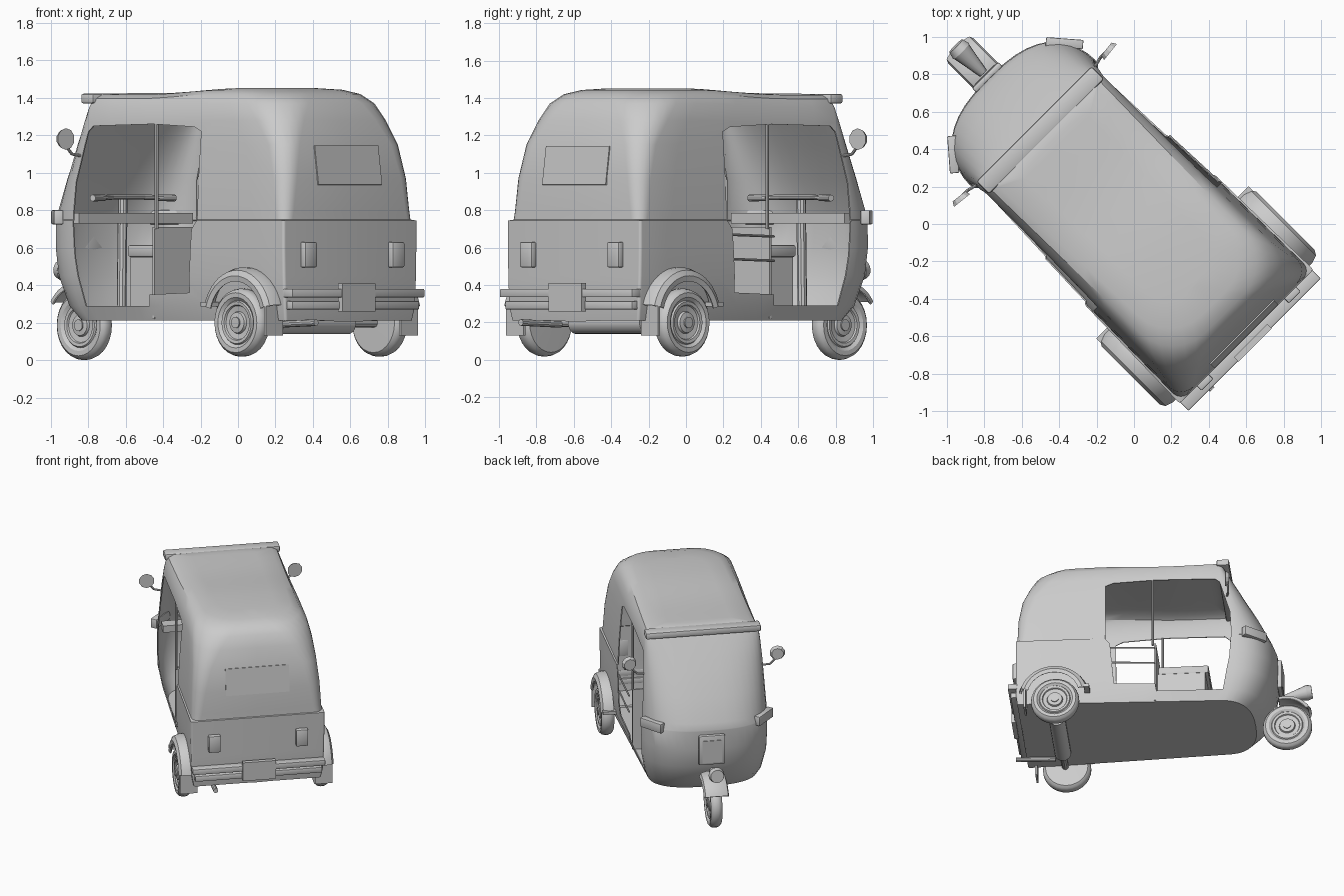
import bpy, bmesh, math
from mathutils import Matrix, Vector

if "Cube" in bpy.data.objects:
    bpy.data.objects.remove(bpy.data.objects["Cube"])

# Built along local axes (X = sideways, Y = forward), then turned 45 degrees at the end.

def finish(name, bm):
    bmesh.ops.recalc_face_normals(bm, faces=bm.faces)
    me = bpy.data.meshes.new(name)
    bm.to_mesh(me)
    bm.free()
    ob = bpy.data.objects.new(name, me)
    bpy.context.collection.objects.link(ob)
    return ob

def box(name, x, y, z, bevel=0.0, turn=0.0):
    bm = bmesh.new()
    c = Vector(((x[0] + x[1]) / 2, (y[0] + y[1]) / 2, (z[0] + z[1]) / 2))
    size = Matrix.Diagonal((x[1] - x[0], y[1] - y[0], z[1] - z[0], 1))
    bmesh.ops.create_cube(bm, size=1, matrix=Matrix.Translation(c) @ Matrix.Rotation(turn, 4, 'Z') @ size)
    if bevel:
        bmesh.ops.bevel(bm, geom=bm.edges[:], offset=bevel, segments=2, affect='EDGES', profile=0.5)
    return finish(name, bm)

def tube(name, pts, r, sides=10, r2=None):
    bm = bmesh.new()
    for a, b in zip(pts, pts[1:]):
        a, b = Vector(a), Vector(b)
        m = Matrix.Translation((a + b) / 2) @ (b - a).to_track_quat('Z', 'Y').to_matrix().to_4x4()
        bmesh.ops.create_cone(bm, cap_ends=True, segments=sides, radius1=r, radius2=r2 or r,
                              depth=(b - a).length, matrix=m)
    return finish(name, bm)

def lathe(name, prof, x, y, z, a0=0, a1=360, n=28, flip=1):
    # prof holds (radius, sideways offset); spun about the sideways axis
    bm = bmesh.new()
    full = a1 - a0 == 360
    rows = []
    for i in range(n if full else n + 1):
        a = math.radians(a0 + (a1 - a0) * i / n)
        rows.append([bm.verts.new((x + flip * o, y + r * math.cos(a), z + r * math.sin(a))) for r, o in prof])
    if full:
        rows.append(rows[0])
    for p, q in zip(rows, rows[1:]):
        for j in range(len(prof) - 1):
            bm.faces.new((p[j], p[j + 1], q[j + 1], q[j]))
    if full:
        for j in (0, -1):
            bm.faces.new([r[j] for r in rows[:-1]])
    return finish(name, bm)

def modify(ob, kind, **kw):
    m = ob.modifiers.new(kind.lower(), kind)
    for k, v in kw.items():
        setattr(m, k, v)
    bpy.context.view_layer.objects.active = ob
    bpy.ops.object.modifier_apply(modifier=m.name)

# Body shell: horizontal sections (z, front half width, nose, front corner, rear half width, tail, rear radius)
sections = [
    (.21, .41, .92, .65, .48, -.84, .015), (.29, .44, 1.01, .68, .495, -.85, .015),
    (.45, .47, 1.075, .71, .502, -.85, .015), (.60, .475, 1.10, .72, .505, -.85, .015),
    (.745, .475, 1.095, .72, .505, -.85, .015), (.75, .47, 1.095, .72, .492, -.845, .06),
    (.80, .47, 1.075, .72, .49, -.843, .07), (.97, .46, .99, .71, .482, -.838, .09),
    (1.15, .45, .88, .70, .465, -.812, .12), (1.28, .44, .805, .69, .45, -.77, .18),
    (1.37, .43, .75, .68, .43, -.735, .23), (1.42, .41, .72, .67, .39, -.68, .25),
    (1.443, .37, .69, .65, .33, -.60, .24), (1.452, .24, .62, .58, .21, -.46, .14)]

def ring(z, wf, nose, corner, wr, tail, rad):
    half = []
    for i in range(11):
        a = math.pi / 2 * i / 10
        half.append((wf * math.sin(a) ** .77, corner + (nose - corner) * math.cos(a) ** .77))
    for i in range(1, 8):
        f = i / 8
        half.append((wf + (wr - wf) * f, corner + (tail + rad - corner) * f))
    for i in range(7):
        a = math.pi / 2 * i / 6
        half.append((wr - rad + rad * math.cos(a), tail + rad - rad * math.sin(a)))
    half.append((0, tail))
    pts = half + [(-s, t) for s, t in half[-2:0:-1]]
    out = []
    for s, t in pts:
        f = min(1, max(0, (t + .25) / .6))
        drop = .027 * f * f * (3 - 2 * f) * max(0, (z - 1.15) / .3)
        out.append((s, t, z - drop))
    return out

bm = bmesh.new()
rings = [[bm.verts.new(p) for p in ring(*s)] for s in sections]
n = len(rings[0])
for a, b in zip(rings, rings[1:]):
    for i in range(n):
        bm.faces.new((a[i], a[(i + 1) % n], b[(i + 1) % n], b[i]))
for r in (rings[0], rings[-1]):
    for i in range(n // 2):
        vs = [r[i], r[i + 1], r[-i - 1], r[-i]] if i else [r[0], r[1], r[-1]]
        bm.faces.new(list(dict.fromkeys(vs)))
body = finish("body_shell", bm)
modify(body, 'SOLIDIFY', thickness=.008, offset=-1)

# Door openings cut straight through both sides
outline = [(.71, .29), (.76, .55), (.775, .76), (.765, .95), (.685, 1.22), (.65, 1.25), (.2, 1.26),
           (-.12, 1.245), (-.175, 1.22), (-.175, .74), (-.14, .70), (-.11, .36), (.2, .35), (.21, .29)]
bm = bmesh.new()
f = bm.faces.new([bm.verts.new((-.8, t, z)) for t, z in outline])
g = bmesh.ops.extrude_face_region(bm, geom=[f])
bmesh.ops.translate(bm, verts=[v for v in g['geom'] if isinstance(v, bmesh.types.BMVert)], vec=(1.6, 0, 0))
cutter = finish("door_cutter", bm)
cutter.hide_render = True
modify(body, 'BOOLEAN', object=cutter, operation='DIFFERENCE', solver='EXACT')
bpy.data.objects.remove(cutter)

# Roof visor, nose panel, rear window, bumper
box("roof_visor", (-.435, .435), (.66, .755), (1.37, 1.422), .012)
box("nose_panel", (-.1, .1), (1.09, 1.125), (.48, .72), .012)
box("nose_panel_inset", (-.075, .075), (1.1, 1.13), (.5, .68))
window = box("rear_window", (-.24, .24), (-.006, .006), (-.105, .105))
window.location = (0, -.828, 1.04)
window.rotation_euler = (math.radians(-8), 0, 0)
box("bumper_top", (-.5, .5), (-.91, -.84), (.335, .38), .006)
box("bumper_low", (-.48, .48), (-.89, -.83), (.27, .315), .006)
box("number_plate", (-.125, .125), (-.914, -.88), (.26, .41))

# Interior
box("seat_partition", (-.44, .44), (.19, .205), (.22, .71))
box("driver_seat_base", (-.25, .25), (.205, .56), (.22, .55))
box("driver_seat_cushion", (-.25, .25), (.205, .585), (.55, .615), .012)
box("dashboard", (-.43, .43), (.77, .86), (.73, .785))
tube("steering_column", [(0, .88, .22), (0, .87, .87)], .026)
tube("handlebar", [(-.3, .79, .865), (-.12, .83, .87), (.12, .83, .87), (.3, .79, .865)], .014)
tube("front_fork", [(0, 1.06, .34), (0, 1.13, .3)], .035)
for z in (.54, .67):
    tube("side_guard_rail", [(.48, -.16, z), (.465, .2, z - .01)], .007, 8)

# Wheels and underbody
tyre = [(.03, .052), (.03, .044), (.055, .04), (.06, .025), (.09, .03), (.095, .04), (.112, .042), (.118, .033),
        (.135, .047), (.16, .048), (.176, .032), (.182, .012)]
rear_tyre = tyre + [(.182, -.012), (.176, -.032), (.16, -.048), (.05, -.05)]
tyre += [(r, -o) for r, o in reversed(tyre)]
lathe("front_wheel", [(r * 1.02, o * .9) for r, o in tyre], 0, 1.16, .186)
lathe("front_fender", [(.185, -.095), (.212, -.085), (.225, -.04), (.225, .04), (.212, .085), (.185, .095),
                       (.18, .09), (.205, .05), (.205, -.05), (.18, -.09), (.185, -.095)], 0, 1.15, .2, 32, 105, 14)
tube("axle", [(-.53, -.56, .2), (.53, -.56, .2)], .025)
tube("engine_case", [(-.27, -.56, .2), (.27, -.56, .2)], .062, 18)
tube("exhaust_pipe", [(-.33, -.62, .19), (-.33, -.92, .2)], .018)

# Headlamp: tapered pod on the fender
tube("headlamp_pod", [(0, 1.31, .48), (0, 1.14, .44)], .058, 16, .025)
tube("headlamp_rim", [(0, 1.345, .485), (0, 1.305, .48)], .05, 16, .06)

# Paired parts
for side in (-1, 1):
    def span(a, b):
        return tuple(sorted((side * a, side * b)))
    lathe("rear_wheel", rear_tyre, side * .52, -.55, .2, flip=side)
    lathe("rear_fender", [(.195, .58), (.225, .585), (.255, .568), (.27, .525), (.27, .49), (.258, .49),
                          (.255, .52), (.24, .555), (.2, .568), (.195, .58)], 0, -.56, .225, 15, 165, 18, side)
    box("fender_lip", span(.46, .575), (-.33, -.29), (.285, .31))
    box("mud_flap", span(.445, .575), (-.785, -.77), (.13, .31))
    box("tail_lamp", span(.285, .375), (-.885, -.84), (.495, .63), .008)
    box("turn_indicator", (side * .42 - .1, side * .42 + .1), (.92, .97), (.725, .8), .006, side * -.86)
    tube("door_pole", [(side * .435, .18, .7), (side * .435, .18, 1.26)], .01, 8)
    tube("mirror_stalk", [(side * .44, .74, 1.09), (side * .5, .755, 1.1), (side * .56, .755, 1.16)], .008, 8)
    tube("mirror_head", [(side * .56, .738, 1.18), (side * .557, .765, 1.18)], .058, 10, .045)
    tube("handle_grip", [(side * .2, .812, .867), (side * .31, .787, .865)], .018)

# Smooth shading and final 45 degree turn
R = Matrix.Rotation(math.radians(45), 4, 'Z')
bpy.ops.object.select_all(action='DESELECT')
for ob in bpy.context.collection.objects:
    ob.matrix_world = R @ ob.matrix_basis
    ob.select_set(True)
bpy.ops.object.shade_smooth_by_angle(angle=math.radians(32))
